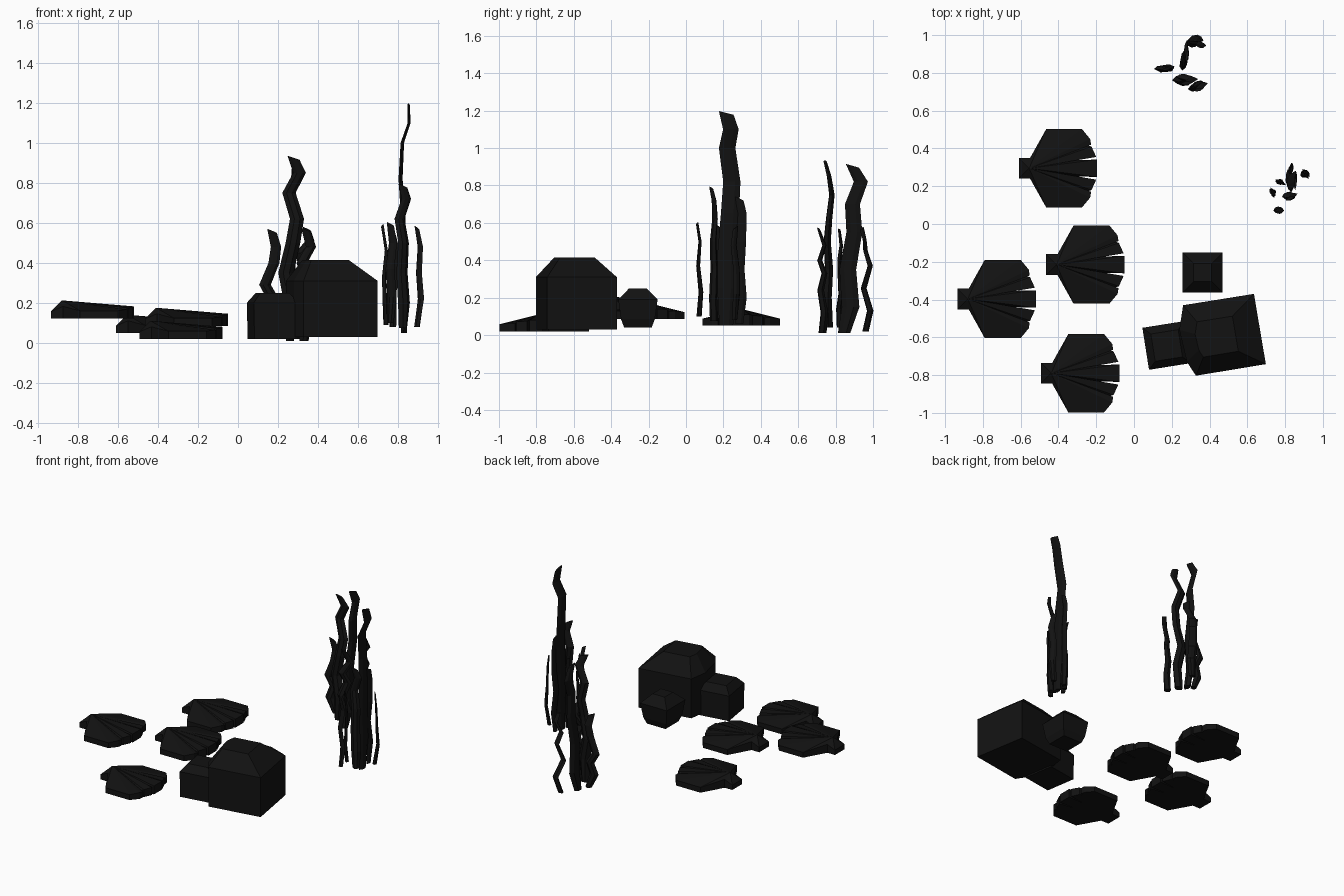
import bpy, bmesh, math
from mathutils import Vector

dark = bpy.data.materials.new("near_black")
dark.diffuse_color = (0.006, 0.006, 0.006, 1)


def finish(name, bm):
    bmesh.ops.recalc_face_normals(bm, faces=bm.faces)
    me = bpy.data.meshes.new(name)
    bm.to_mesh(me)
    bm.free()
    me.materials.append(dark)
    ob = bpy.data.objects.new(name, me)
    bpy.context.collection.objects.link(ob)
    return ob


def loft(name, rings):
    """Skin a stack of equal-length rings and cap both ends."""
    bm = bmesh.new()
    vs = [[bm.verts.new(p) for p in r] for r in rings]
    n = len(vs[0])
    for a, b in zip(vs, vs[1:]):
        for i in range(n):
            j = (i + 1) % n
            bm.faces.new((a[i], a[j], b[j], b[i]))
    bm.faces.new(vs[0][::-1])
    bm.faces.new(vs[-1])
    return finish(name, bm)


# Scallop shells: half outline (distance from hinge, side offset, edge height)
half = [(0, .055, .035), (.06, .055, .06), (.145, .207, .038), (.335, .207, .038),
        (.378, .155, .045), (.383, .125, .042), (.37, .12, .045), (.385, .115, .052),
        (.41, .06, .055), (.30, .043, .05), (.415, .046, .06)]


def shell(name, x, y, z):
    bm = bmesh.new()
    outline = half + [(u, -v, h) for u, v, h in reversed(half)]
    low = [bm.verts.new((x + u, y + v, z)) for u, v, h in outline]
    top = [bm.verts.new((x + u, y + v, z + h)) for u, v, h in outline]
    apex = bm.verts.new((x + .055, y, z + .09))
    n = len(low)
    for i in range(n):
        j = (i + 1) % n
        bm.faces.new((low[i], low[j], top[j], top[i]))
        bm.faces.new((top[i], top[j], apex))
    bm.faces.new(low)
    finish(name, bm)


for i, p in enumerate([(-.61, .295, .05), (-.465, -.215, .085),
                       (-.935, -.397, .122), (-.493, -.79, .02)]):
    shell(f"scallop_shell_{i + 1}", *p)


# Rocks: an outline repeated at (height, scale) levels
def rock(name, outline, levels):
    c = sum((Vector(p) for p in outline), Vector((0, 0))) / len(outline)
    loft(name, [[(*(c + (Vector(p) - c) * s), z) for p in outline] for z, s in levels])


def square(cx, cy, size, deg):
    r = size / math.sqrt(2)
    return [(cx + r * math.cos(math.radians(deg + a)), cy + r * math.sin(math.radians(deg + a)))
            for a in (45, 135, 225, 315)]


rock("large_rock", [(.26, -.43), (.635, -.37), (.698, -.742), (.328, -.803), (.28, -.73), (.24, -.56)],
     [(.03, 1), (.31, 1), (.415, .5)])
rock("front_small_rock", square(.173, -.643, .225, 9), [(.02, .97), (.2, 1), (.25, .65)])
rock("back_small_rock", square(.363, -.257, .21, 0), [(.04, .7), (.085, .86), (.19, 1), (.25, .45)])


# Seaweed: lens-shaped ribbons along zigzag paths
def blade(name, path, deg, width, thick):
    a = math.radians(deg)
    w, t = Vector((math.cos(a), math.sin(a), 0)), Vector((-math.sin(a), math.cos(a), 0))
    rings = []
    last = len(path) - 1
    for i, p in enumerate(path):
        f = i / last
        k = .7 if i == 0 else 1.05 - .3 * f
        th = thick * (1 - .65 * f)
        c = Vector(p)
        tilt = Vector((0, 0, -.01 if i == last else 0))
        rings.append([c + s * w * width * k / 2 + d * t * th / 2 + tilt * s
                      for s, d in ((-1, 0), (-.4, -1), (.4, -1), (1, 0), (.4, 1), (-.4, 1))])
    loft(name, rings)


right_cluster = [
    ([(.83, .215, .05), (.835, .22, .25), (.83, .22, .45), (.825, .235, .65), (.813, .245, .82),
      (.822, .22, 1.0), (.856, .24, 1.1), (.854, .215, 1.188)], 88, .105, .03),
    ([(.825, .15, .075), (.83, .145, .2), (.82, .15, .35), (.828, .145, .5), (.808, .155, .62),
      (.842, .15, .72), (.825, .135, .785)], 25, .065, .04),
    ([(.83, .285, .06), (.835, .295, .2), (.825, .285, .35), (.835, .295, .5), (.83, .3, .65),
      (.832, .285, .73)], 85, .06, .02),
    ([(.895, .26, .08), (.915, .27, .22), (.905, .27, .35), (.912, .255, .48), (.895, .265, .575)],
     -50, .05, .025),
    ([(.74, .17, .09), (.735, .16, .2), (.73, .175, .33), (.742, .165, .46), (.722, .17, .585)],
     110, .045, .022),
    ([(.775, .225, .08), (.77, .22, .22), (.775, .225, .35), (.785, .215, .48), (.765, .23, .575)],
     -20, .05, .025),
    ([(.762, .07, .1), (.77, .08, .23), (.76, .065, .37), (.775, .075, .5), (.762, .06, .595)],
     -15, .05, .025),
]
back_cluster = [
    ([(.26, .76, .04), (.27, .755, .2), (.24, .765, .35), (.275, .755, .5), (.295, .765, .62),
      (.255, .78, .75), (.308, .765, .85), (.278, .745, .925)], 5, .08, .05),
    ([(.26, .845, .01), (.265, .88, .15), (.27, .865, .35), (.275, .9, .55), (.28, .89, .7),
      (.275, .935, .82), (.28, .89, .905)], 82, .095, .035),
    ([(.19, .825, .04), (.15, .82, .14), (.175, .83, .22), (.135, .825, .29), (.18, .82, .4),
      (.19, .83, .48), (.17, .82, .56)], 8, .065, .035),
    ([(.33, .73, .01), (.345, .74, .12), (.315, .72, .24), (.345, .74, .33), (.32, .715, .4),
      (.365, .74, .48), (.34, .71, .565)], 12, .065, .04),
    ([(.315, .96, .02), (.34, .985, .13), (.3, .95, .25), (.33, .985, .37), (.31, .96, .45),
      (.36, .955, .51), (.345, .94, .57)], -25, .06, .03),
]
for label, cluster in (("right", right_cluster), ("back", back_cluster)):
    for i, spec in enumerate(cluster):
        blade(f"{label}_seaweed_blade_{i + 1}", *spec)
